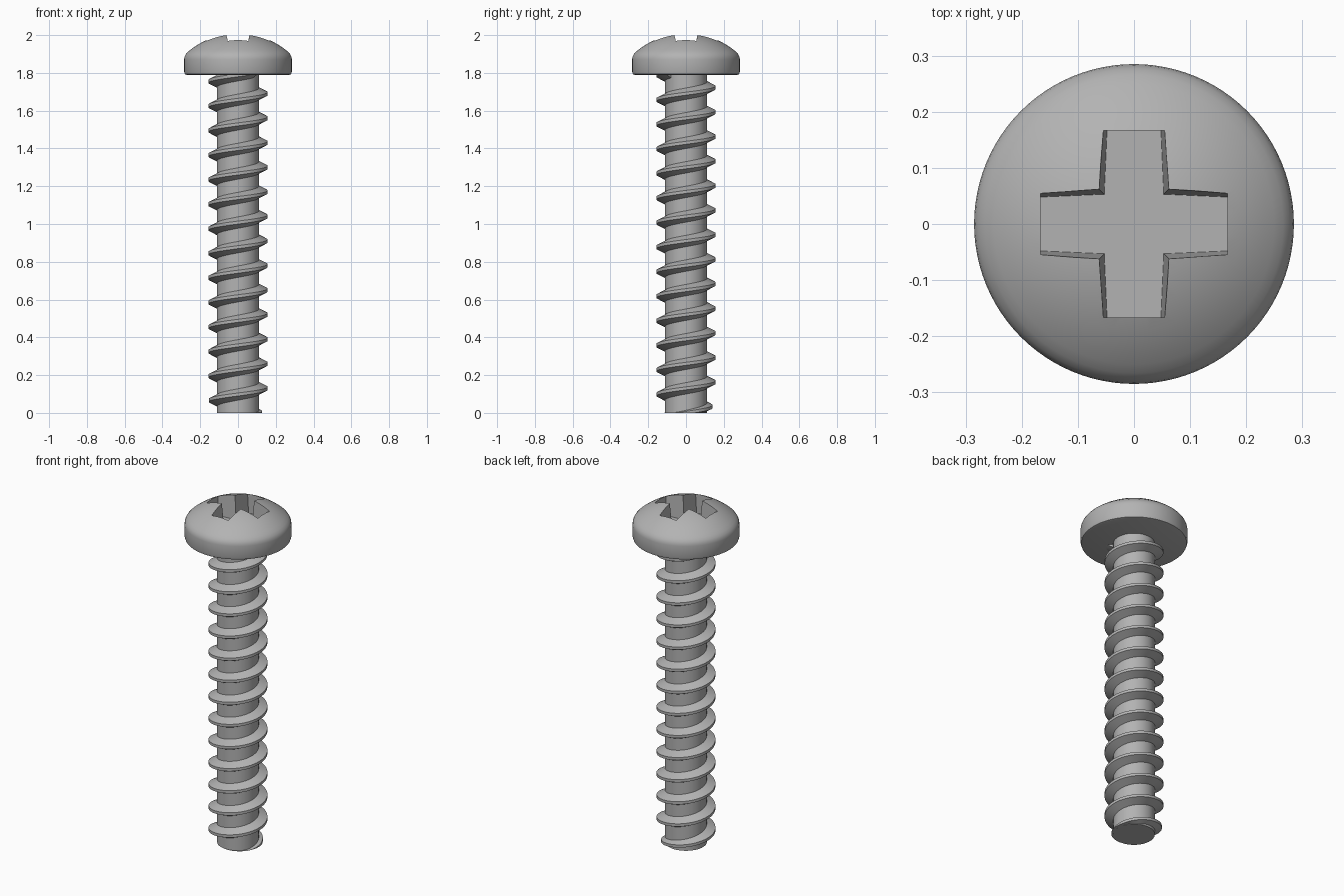
import bpy, bmesh
from math import sin, cos, pi, sqrt

cube = bpy.data.objects.get("Cube")
if cube:
    bpy.data.objects.remove(cube, do_unlink=True)

steel = bpy.data.materials.new("grey_steel")
steel.use_nodes = True
steel.diffuse_color = (0.45, 0.45, 0.45, 1)
steel.node_tree.nodes["Principled BSDF"].inputs["Base Color"].default_value = (0.45, 0.45, 0.45, 1)


def make_object(name, rings, closed_ring=False, cap=False):
    """Skin a list of equal-length point rings into a mesh object."""
    bm = bmesh.new()
    loops = [[bm.verts.new(p) for p in ring] for ring in rings]
    pairs = list(zip(loops, loops[1:]))
    n = len(loops[0])
    for a, b in pairs:
        for i in range(n if closed_ring else n - 1):
            j = (i + 1) % n
            bm.faces.new((a[i], a[j], b[j], b[i]))
    if cap:
        bm.faces.new(loops[0])
        bm.faces.new(loops[-1])
    bmesh.ops.recalc_face_normals(bm, faces=bm.faces)
    mesh = bpy.data.meshes.new(name)
    bm.to_mesh(mesh)
    bm.free()
    mesh.materials.append(steel)
    obj = bpy.data.objects.new(name, mesh)
    bpy.context.collection.objects.link(obj)
    return obj


def lathe(name, profile, segments=96):
    rings = [[(r * cos(2 * pi * i / segments), r * sin(2 * pi * i / segments), z)
              for i in range(segments)] for r, z in profile]
    return make_object(name, rings, closed_ring=True, cap=True)


def shade(obj, degrees):
    bpy.ops.object.select_all(action="DESELECT")
    obj.select_set(True)
    bpy.context.view_layer.objects.active = obj
    bpy.ops.object.shade_smooth_by_angle(angle=degrees * pi / 180)


# Domed head with a rounded shoulder
APEX, DOME = 2.009, 0.41
profile = [(0.272, 1.79), (0.281, 1.793), (0.285, 1.805), (0.285, 1.872),
           (0.283, 1.885), (0.277, 1.898), (0.266, 1.911)]
profile += [(r, APEX - DOME + sqrt(DOME ** 2 - r ** 2))
            for r in [0.25 - 0.02 * i for i in range(13)]]
head = lathe("head", profile)


# Cross recess with drafted walls and slightly narrowing arms
def cross(z, tip, inner, reach=0.167):
    points = []
    for k in range(4):
        c, s = round(cos(k * pi / 2)), round(sin(k * pi / 2))
        for x, y in ((reach, -tip), (reach, tip), (inner, inner)):
            points.append((x * c - y * s, x * s + y * c, z))
    return points


cutter = make_object("recess_cutter", [cross(1.86, 0.048, 0.053), cross(2.06, 0.060, 0.066)],
                     closed_ring=True, cap=True)
cutter.hide_render = True
cut = head.modifiers.new("recess", "BOOLEAN")
cut.operation = "DIFFERENCE"
cut.solver = "EXACT"
cut.object = cutter
bpy.context.view_layer.objects.active = head
bpy.ops.object.modifier_apply(modifier=cut.name)
bpy.data.objects.remove(cutter, do_unlink=True)
shade(head, 28)

# Plain core of the shank
CORE = 0.111
shank = lathe("shank", [(CORE, 0), (CORE, 1.82)], 64)
shade(shank, 30)

# Right-handed thread, growing out of the blunt end and running into the head
PITCH, CREST, STEPS = 0.13, 0.157, 48
rings = []
for i in range(-STEPS // 4, int(13.9 * STEPS)):
    turn = i / STEPS
    a, z = 2 * pi * turn, PITCH * turn
    outer = min(CREST, 0.127 + 0.055 * turn)
    slope = 0.027 * (outer - CORE) / (CREST - CORE)
    section = [(CORE - 0.01, -0.008 - slope), (outer, -0.008),
               (outer, 0.008), (CORE - 0.01, 0.008 + slope)]
    rings.append([(r * cos(a), r * sin(a), max(z + dz, 0.0005 * k))
                  for k, (r, dz) in enumerate(section)])
thread = make_object("thread", rings, closed_ring=True, cap=True)
shade(thread, 25)
